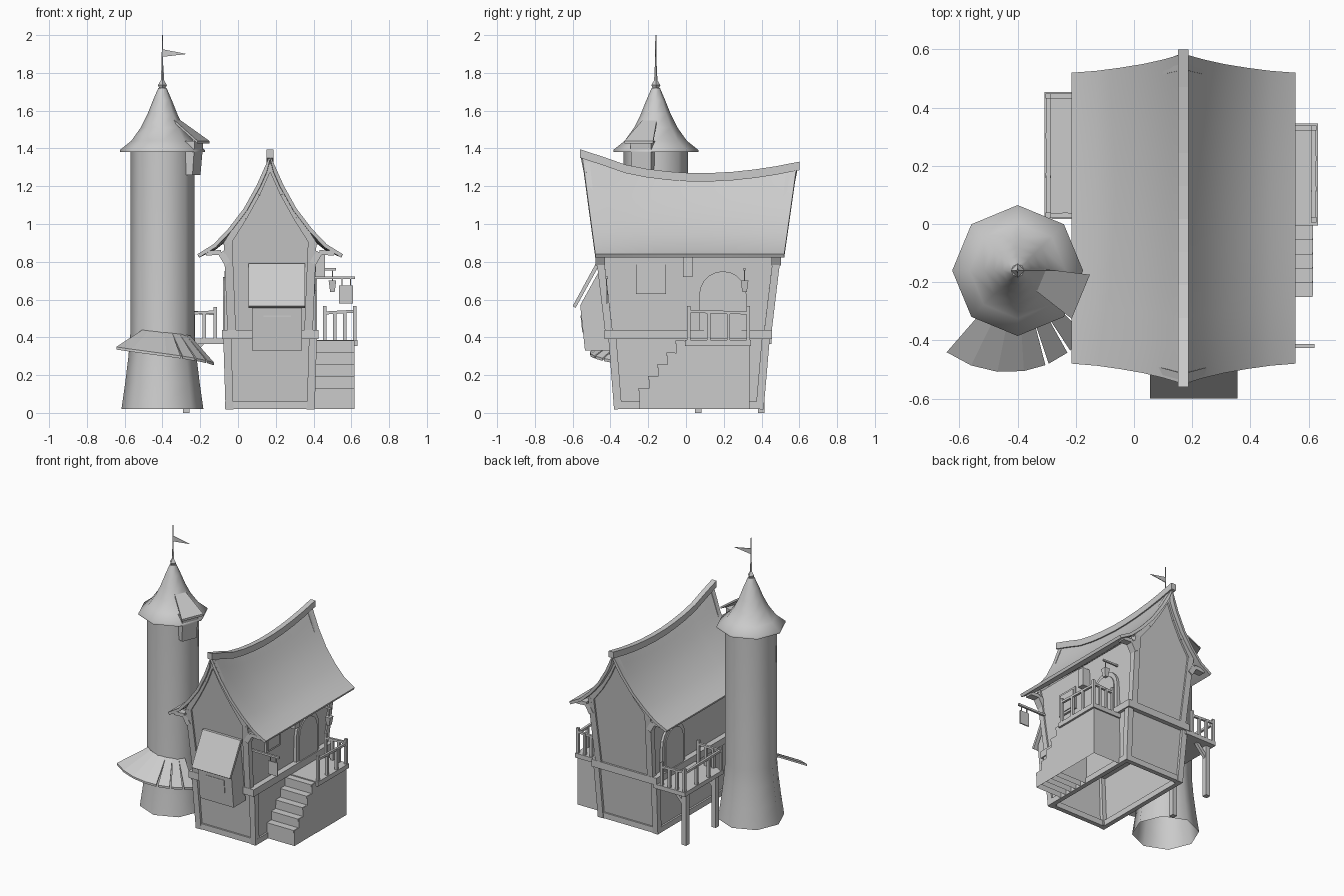
import bpy, bmesh, math
from mathutils import Vector

if "Cube" in bpy.data.objects:
    bpy.data.objects.remove(bpy.data.objects["Cube"], do_unlink=True)

grey = bpy.data.materials.new("plain grey")
grey.use_nodes = True
grey.diffuse_color = (0.6, 0.6, 0.6, 1)
grey.node_tree.nodes["Principled BSDF"].inputs["Base Color"].default_value = (0.6, 0.6, 0.6, 1)

CX = 0.17                 # house centre line
TX, TY = -0.40, -0.16     # tower centre


def build(name, verts, faces, smooth=None):
    me = bpy.data.meshes.new(name)
    me.from_pydata([tuple(v) for v in verts], [], faces)
    bm = bmesh.new()
    bm.from_mesh(me)
    bmesh.ops.recalc_face_normals(bm, faces=bm.faces)
    bm.to_mesh(me)
    bm.free()
    me.materials.append(grey)
    if smooth:
        me.polygons.foreach_set("use_smooth", [True] * len(me.polygons))
        me.set_sharp_from_angle(angle=math.radians(smooth))
    ob = bpy.data.objects.new(name, me)
    bpy.context.collection.objects.link(ob)
    return ob


def bridge(name, ring_a, ring_b, open_start=False):
    n = len(ring_a)
    faces = [(i, (i + 1) % n, n + (i + 1) % n, n + i) for i in range(n)]
    faces.append(tuple(range(n, 2 * n)))
    if not open_start:
        faces.append(tuple(range(n)))
    return build(name, list(ring_a) + list(ring_b), faces)


def rect(x0, x1, y0, y1, z):
    return [(x0, y0, z), (x1, y0, z), (x1, y1, z), (x0, y1, z)]


def box(name, x0, x1, y0, y1, z0, z1, open_start=False):
    return bridge(name, rect(x0, x1, y0, y1, z0), rect(x0, x1, y0, y1, z1), open_start)


def prism_x(name, profile, x0, x1):
    return bridge(name, [(x0, y, z) for y, z in profile], [(x1, y, z) for y, z in profile])


def beam(name, a, b, w, d=None):
    a, b, d = Vector(a), Vector(b), d or w
    way = (b - a).normalized()
    ref = Vector((0, 1, 0)) if abs(way.y) < 0.8 else Vector((0, 0, 1))
    side = way.cross(ref).normalized()
    up = side.cross(way)
    offs = [side * (w / 2 * i) + up * (d / 2 * j) for i, j in ((-1, -1), (1, -1), (1, 1), (-1, 1))]
    return bridge(name, [a + o for o in offs], [b + o for o in offs])


def polar(r, ang, z):
    return Vector((TX + r * math.cos(ang), TY + r * math.sin(ang), z))


def lathe(name, profile, n, smooth=50):
    verts = [polar(r, 2 * math.pi * k / n, z) for r, z in profile for k in range(n)]
    faces = [tuple(range(len(verts) - n, len(verts)))]
    for i in range(len(profile) - 1):
        for k in range(n):
            m = (k + 1) % n
            faces.append((i * n + k, i * n + m, i * n + n + m, i * n + n + k))
    return build(name, verts, faces, smooth)


# Tower: hollow shaft, bell-shaped roof, finial, pole and pennant
lathe("tower_shaft", [(.217, .02), (.197, .16), (.18, .3), (.17, .42), (.17, 1.4)], 8)
lathe("tower_roof", [(.16, 1.385), (.225, 1.38), (.225, 1.392), (.165, 1.44), (.115, 1.51),
                     (.08, 1.58), (.05, 1.655), (.022, 1.72)], 8)
lathe("finial", [(.012, 1.71), (.024, 1.735), (.009, 1.76), (.005, 1.84)], 4, None)
lathe("flag_pole", [(.0045, 1.8), (.003, 2.0)], 6)
bridge("pennant", [(TX, TY - .002, z) for z in (1.885, 1.925)] + [(TX + .13, TY - .002, 1.9)],
       [(TX, TY + .002, z) for z in (1.885, 1.925)] + [(TX + .13, TY + .002, 1.9)])

# Tower dormer, centred on one roof facet
ang = math.radians(-22.5)
out, tan = Vector((math.cos(ang), math.sin(ang), 0)), Vector((-math.sin(ang), math.cos(ang), 0))


def dorm(r, s, z):
    return Vector((TX, TY, z)) + out * r + tan * s


bridge("dormer_box", [dorm(.1, -.055, 1.26), dorm(.195, -.055, 1.26), dorm(.195, .055, 1.26), dorm(.1, .055, 1.26)],
       [dorm(.1, -.06, 1.44), dorm(.21, -.06, 1.44), dorm(.21, .06, 1.44), dorm(.1, .06, 1.44)])
lid = [dorm(.065, -.035, 1.55), dorm(.235, -.082, 1.425), dorm(.235, .082, 1.425), dorm(.065, .035, 1.55)]
bridge("dormer_roof", lid, [p + Vector((0, 0, .015)) for p in lid])

# Skirt of boards round the front of the tower, split on its right half
for i in range(7):
    f0, f1 = i / 7, (i + 1) / 7
    gap = .02 if i >= 3 else 0
    quad = []
    for f, inner in ((f0, True), (f0, False), (f1 - gap, False), (f1, True)):
        r = .165 if inner else .372 - .06 * f
        z = (.425 - .03 * f) if inner else (.335 - .085 * f)
        quad.append(polar(r, math.radians(-131 + 104 * f), z))
    bridge("skirt_board", quad, [p + Vector((0, 0, .014)) for p in quad])

# House roof: swept sheet, sagging ridge and flared eaves
CROSS = [(0, 1), (.035, .85), (.07, .70), (.14, .46), (.22, .26), (.30, .10), (.385, 0)]
RIDGE = [1.365, 1.325, 1.285, 1.262, 1.248, 1.24, 1.24, 1.246, 1.258, 1.275, 1.3]


def roof_pt(j, u, h):
    y0, y1 = -.48 - .07 * h, .52 + .065 * h
    return Vector((CX + u, y0 + (y1 - y0) * j / 10, .84 + (RIDGE[j] - .84) * h))


section = [(-u, h) for u, h in reversed(CROSS)] + CROSS[1:]
n = len(section)
verts = [roof_pt(j, u, h) for j in range(11) for u, h in section]
faces = [(j * n + i, j * n + i + 1, j * n + n + i + 1, j * n + n + i) for j in range(10) for i in range(n - 1)]
roof = build("house_roof", verts, faces, 50)
thick = roof.modifiers.new("thickness", "SOLIDIFY")
thick.thickness, thick.offset = .02, -1
crisp = roof.modifiers.new("crisp edges", "EDGE_SPLIT")
crisp.split_angle = math.radians(50)

# Ridge beam following the sag, one continuous bar
rings = []
for j in range(11):
    p = roof_pt(j, 0, 1)
    p.y += {0: -.01, 10: .015}.get(j, 0)
    rings += [p + Vector((x, 0, z)) for x, z in ((-.018, -.015), (.018, -.015), (.018, .03), (-.018, .03))]
faces = [(4 * j + k, 4 * j + (k + 1) % 4, 4 * j + 4 + (k + 1) % 4, 4 * j + 4 + k) for j in range(10) for k in range(4)]
build("ridge_beam", rings, faces + [(0, 1, 2, 3), (40, 41, 42, 43)])


# House walls: two leaning gables joined by side walls, open to the roof
def gable(j):
    top = [(.235, .23)] + CROSS[3:1:-1] + [(0, 1)]
    top += [(-u, h) for u, h in reversed(top[:-1])]
    pts = [(-.215, .42), (.215, .42)]
    pts += [(u, .905 if h == .23 else roof_pt(j, u, h).z - .026) for u, h in top]
    y, lean = (-.415, -.12) if j == 0 else (.44, .12)
    return [Vector((CX + u, y + lean * (z - .42), z)) for u, z in pts]


front, back = gable(0), gable(10)
m = len(front)
build("upper_walls", front + back, [tuple(range(m)), tuple(range(m, 2 * m)),
                                    (1, 2, m + 2, m + 1), (0, m - 1, 2 * m - 1, m)])
bridge("lower_walls", rect(CX - .225, CX + .225, -.365, .395, .03),
       rect(CX - .235, CX + .235, -.392, .425, .4), True)
box("floor_band", CX - .256, CX + .256, -.432, .456, .39, .44)
for sx in (-1, 1):
    for y0, y1 in ((-.36, -.39), (.39, .423)):
        beam("lower_corner_post", (CX + sx * .215, y0, .02), (CX + sx * .227, y1, .4), .042)
    box("sill_side", CX + sx * .222 - .016, CX + sx * .222 + .016, -.378, .41, .02, .06)
for y in (-.363, .393):
    box("sill_end", CX - .235, CX + .235, y - .016, y + .016, .02, .06)

# Gable timbers: corner posts, rakes and curved eave brackets
for pts, sy in ((front, -1), (back, 1)):
    for sx in (-1, 1):
        half = sorted([p for p in pts if (p.x - CX) * sx > -.001], key=lambda p: p.z)
        inset = Vector((-sx * .012, -sy * .008, 0))
        beam("corner_post", half[0] + inset, half[1] + inset, .045, .04)
        for a, b in zip(half[1:], half[2:]):
            drop = Vector((0, -sy * .003, -.02))
            beam("rake_timber", a + drop, b + drop, .036, .024)
        low = Vector((CX + sx * .225, half[1].y - sy * .02, .79))
        mid = low + Vector((sx * .035, 0, .06))
        beam("eave_bracket", low, mid, .035, .05)
        beam("eave_bracket_tip", mid, mid + Vector((sx * .08, 0, -.005)), .025, .05)

# Front bay with sloping flap and small panel
prism_x("bay_box", [(-.40, .33), (-.535, .33), (-.56, .57), (-.455, .76)], .075, .34)
prism_x("bay_flap", [(-.455, .79), (-.478, .79), (-.60, .565), (-.585, .555)], .055, .355)
beam("bay_panel_top", (.135, -.554, .512), (.28, -.554, .512), .008)
beam("bay_panel_side", (.276, -.554, .51), (.276, -.545, .425), .008)


# Arched doors on both long sides
def arch(name, y, r, z0, z1, x0, x1):
    pts = [(y - r, z0), (y + r, z0)]
    pts += [(y + r * math.cos(math.pi * k / 10), z1 - r + r * math.sin(math.pi * k / 10)) for k in range(11)]
    return prism_x(name, pts, x0, x1)


for sx, y in ((1, .195), (-1, .24)):
    arch("door_frame", y, .125, .40, .75, CX + sx * .19, CX + sx * .242)
    arch("door_leaf", y, .1, .40, .72, CX + sx * .19, CX + sx * .249)

# Side window
box("window_frame", .36, CX + .238, -.265, -.105, .63, .79)
box("window_pane", .36, CX + .244, -.25, -.12, .645, .775)

# Stairs and landing
for i in range(5):
    y, z = -.245 + .049 * i, .13 + .0625 * i
    box("step", .40, .616, y, y + .049, .02, z, True)
    box("tread", .41, .614, y - .006, y + .04, z - .015, z + .002)
box("landing_block", .40, .618, 0, .335, .02, .36, True)
box("landing_slab", .40, .632, -.005, .345, .355, .387)


# Railings
def railing(name, pts, z, h, posts):
    up = Vector((0, 0, h))
    for a, b in zip(pts, pts[1:]):
        a, b = Vector((*a, z)), Vector((*b, z))
        beam(name + "_rail", a + up * .85, b + up * .8, .016)
        for k in range(posts + 1):
            p = a.lerp(b, k / posts)
            beam(name + "_post", p, p + up * (1 if k in (0, posts) else .85), .018)


railing("landing", [(.618, .015), (.618, .33), (.46, .33)], .385, .18, 3)
railing("balcony", [(-.12, .03), (-.295, .03), (-.295, .44), (-.12, .44)], .39, .17, 3)

# Left balcony with legs and braces
box("balcony_floor", -.308, -.06, .018, .453, .365, .395)
for y in (.065, .398):
    box("balcony_leg", -.292, -.257, y - .018, y + .018, 0, .37)
    beam("balcony_brace", (-.272, y, .28), (-.19, y, .37), .022)

# Hanging sign and lantern, block under the eave
beam("sign_arm", (.38, -.42, .715), (.62, -.42, .715), .014)
box("hanging_sign", .535, .608, -.424, -.416, .58, .675)
for x in (.55, .595):
    beam("sign_chain", (x, -.42, .67), (x, -.42, .715), .005)
beam("lantern_arm", (.38, .31, .76), (.52, .31, .76), .012)
beam("lantern_hook", (.50, .31, .70), (.50, .31, .76), .006)
bridge("lantern", rect(.488, .512, .298, .322, .64), rect(.48, .52, .29, .33, .7))
box("eave_block", .38, .46, -.015, .035, .72, .85)
